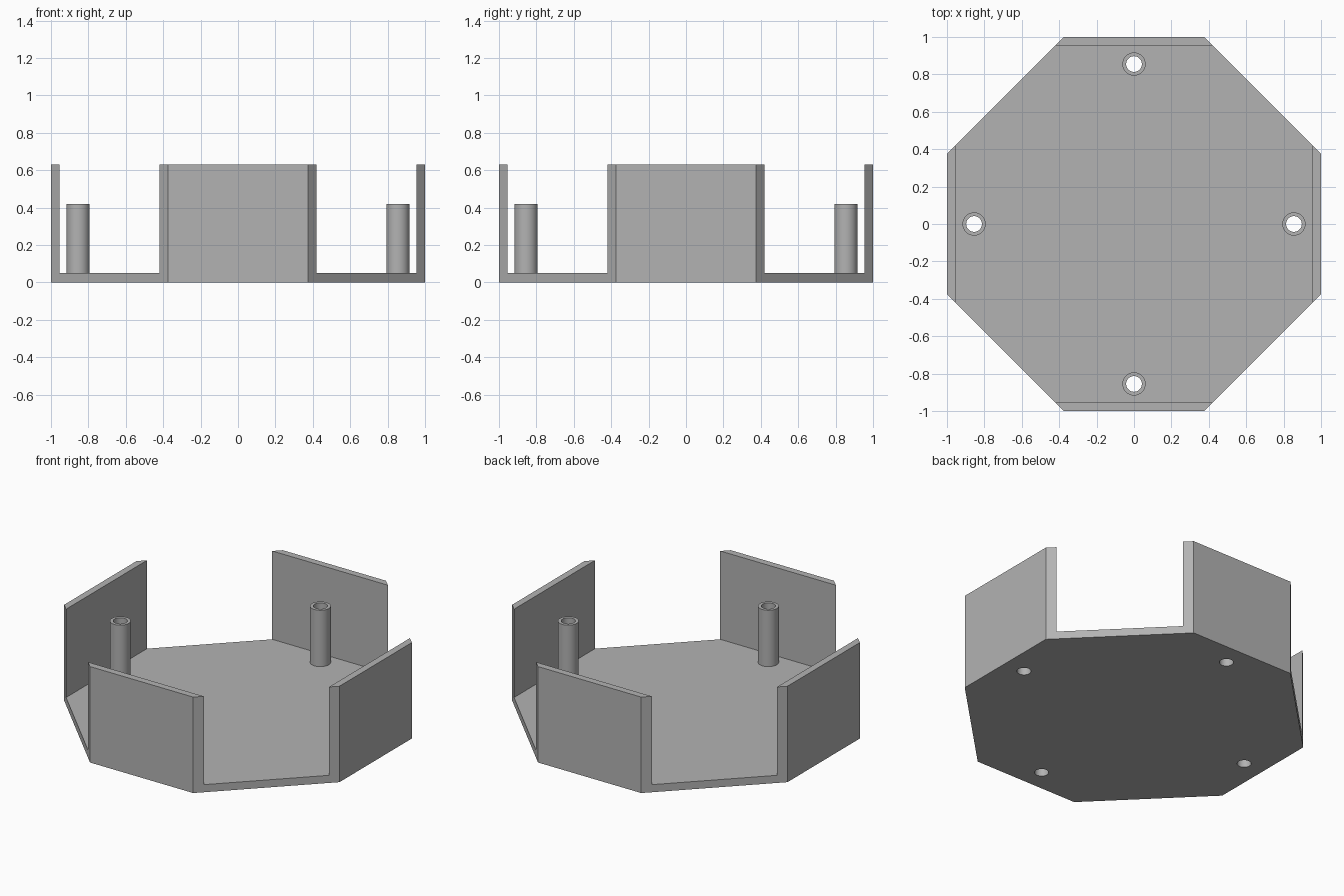
import bpy
import bmesh
from math import radians
from mathutils import Matrix, Vector

if "Cube" in bpy.data.objects:
    bpy.data.objects.remove(bpy.data.objects["Cube"])

HALF, SIDE = 1.0, 0.375              # octagon half width, half length of a walled side
FLOOR, WALL_TOP, WALL = 0.05, 0.63, 0.045
POST_AT, POST_R, HOLE_R, POST_TOP = 0.855, 0.062, 0.042, 0.42
SEGMENTS = 48

grey = bpy.data.materials.new("plain grey")
grey.use_nodes = True
colour = (0.45, 0.45, 0.45, 1)
grey.diffuse_color = colour
grey.node_tree.nodes["Principled BSDF"].inputs["Base Color"].default_value = colour


def make_object(name, bm):
    bmesh.ops.recalc_face_normals(bm, faces=bm.faces)
    mesh = bpy.data.meshes.new(name)
    bm.to_mesh(mesh)
    bm.free()
    mesh.materials.append(grey)
    obj = bpy.data.objects.new(name, mesh)
    bpy.context.collection.objects.link(obj)
    return obj


def select_only(obj):
    bpy.ops.object.select_all(action="DESELECT")
    obj.select_set(True)
    bpy.context.view_layer.objects.active = obj


def cut(target, cutter):
    mod = target.modifiers.new("cut", "BOOLEAN")
    mod.operation, mod.solver, mod.object = "DIFFERENCE", "EXACT", cutter
    select_only(target)
    bpy.ops.object.modifier_apply(modifier=mod.name)
    bpy.data.objects.remove(cutter)


spots = [Matrix.Rotation(radians(90 * i), 3, "Z") @ Vector((POST_AT, 0, 0)) for i in range(4)]

# Octagonal block for the floor and walls
bm = bmesh.new()
outline = []
for i in range(4):
    turn = Matrix.Rotation(radians(90 * i), 3, "Z")
    outline += [bm.verts.new(turn @ Vector((HALF, y, 0))) for y in (-SIDE, SIDE)]
base = bm.faces.new(outline)
raised = bmesh.ops.extrude_face_region(bm, geom=[base])["geom"]
bmesh.ops.translate(bm, vec=(0, 0, WALL_TOP),
                    verts=[v for v in raised if isinstance(v, bmesh.types.BMVert)])
tray = make_object("tray", bm)

# Square cutter leaves four walls and opens the diagonal sides
bm = bmesh.new()
inner = 2 * (HALF - WALL)
bmesh.ops.create_cube(bm, size=1, matrix=Matrix.Translation((0, 0, FLOOR + 0.5))
                      @ Matrix.Diagonal((inner, inner, 1, 1)))
cut(tray, make_object("inside_cutter", bm))

# Screw holes through the floor
bm = bmesh.new()
for spot in spots:
    bmesh.ops.create_cone(bm, cap_ends=True, segments=SEGMENTS, radius1=HOLE_R,
                          radius2=HOLE_R, depth=0.4, matrix=Matrix.Translation(spot))
cut(tray, make_object("hole_cutter", bm))
select_only(tray)
bpy.ops.object.shade_smooth_by_angle(angle=radians(30))

# Hollow posts standing over the holes
for name, spot in zip(("left_post", "back_post", "right_post", "front_post"), spots):
    bm = bmesh.new()
    profile = [(HOLE_R, FLOOR), (POST_R, FLOOR), (POST_R, POST_TOP), (HOLE_R, POST_TOP)]
    verts = [bm.verts.new((r, 0, z)) for r, z in profile]
    edges = [bm.edges.new((verts[i - 1], verts[i])) for i in range(4)]
    bmesh.ops.spin(bm, geom=verts + edges, axis=(0, 0, 1), cent=(0, 0, 0),
                   angle=radians(360), steps=SEGMENTS)
    bmesh.ops.remove_doubles(bm, verts=bm.verts, dist=0.0001)
    post = make_object(name, bm)
    post.location = spot
    select_only(post)
    bpy.ops.object.shade_smooth_by_angle(angle=radians(30))
